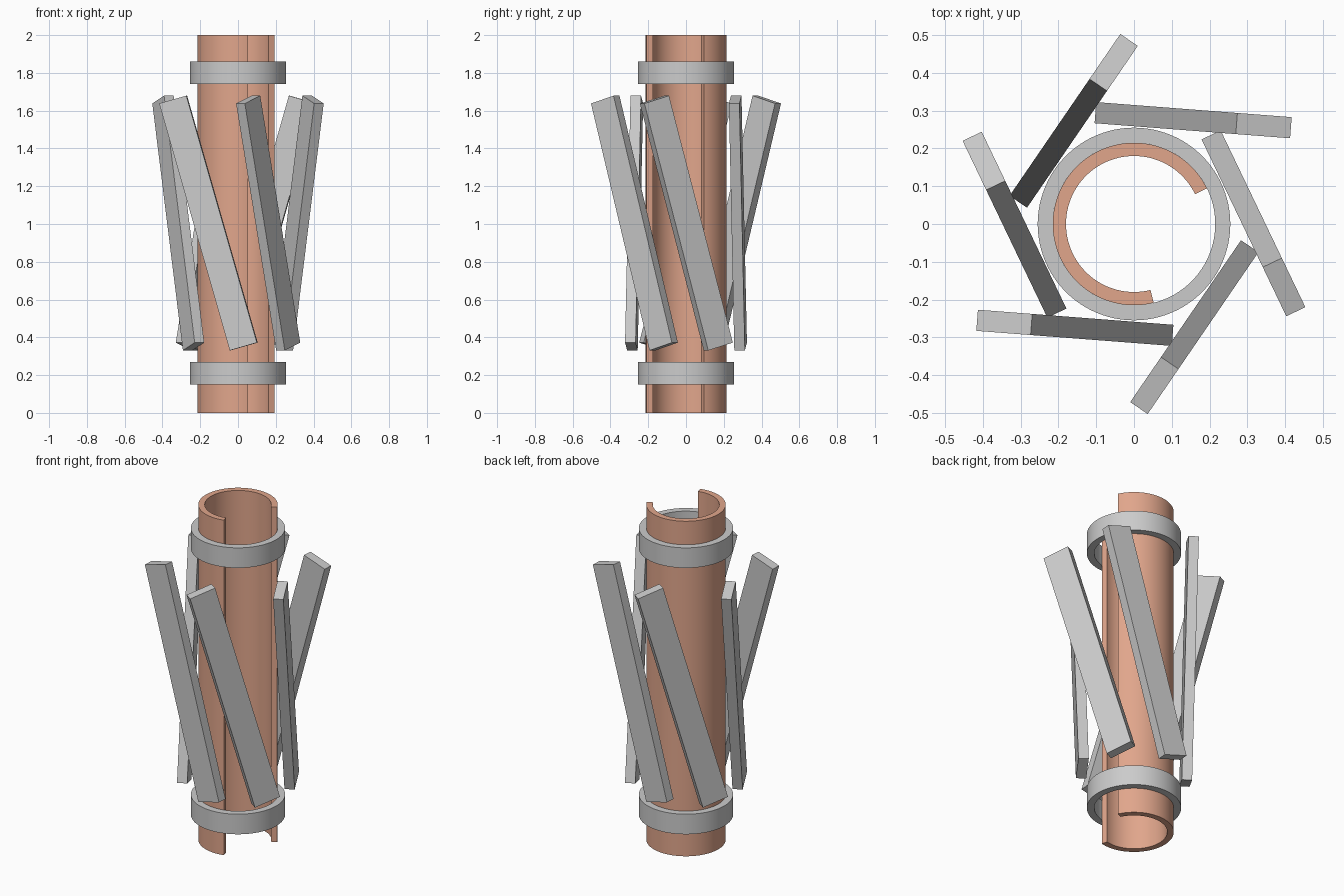
import bpy
import bmesh
from math import radians, sin, cos, pi
from mathutils import Matrix

if "Cube" in bpy.data.objects:
    bpy.data.objects.remove(bpy.data.objects["Cube"])


def finish(name, bm, smooth=False, material=None):
    bmesh.ops.recalc_face_normals(bm, faces=bm.faces)
    mesh = bpy.data.meshes.new(name)
    bm.to_mesh(mesh)
    bm.free()
    obj = bpy.data.objects.new(name, mesh)
    bpy.context.collection.objects.link(obj)
    if material:
        mesh.materials.append(material)
    if smooth:
        bpy.ops.object.select_all(action='DESELECT')
        obj.select_set(True)
        bpy.context.view_layer.objects.active = obj
        bpy.ops.object.shade_smooth_by_angle(angle=radians(30))
    return obj


def sweep(name, r_in, r_out, z0, z1, start=0.0, end=360.0, steps=96, material=None):
    """Rectangular section swept round z; open arcs get end caps."""
    bm = bmesh.new()
    closed = end - start >= 360
    section = [(r_in, z0), (r_out, z0), (r_out, z1), (r_in, z1)]
    loops = []
    for i in range(steps if closed else steps + 1):
        a = radians(start + (end - start) * i / steps)
        loops.append([bm.verts.new((r * cos(a), r * sin(a), z)) for r, z in section])
    for i in range(steps):
        a, b = loops[i], loops[(i + 1) % len(loops)]
        for k in range(4):
            j = (k + 1) % 4
            bm.faces.new((a[k], b[k], b[j], a[j]))
    if not closed:
        bm.faces.new(loops[0])
        bm.faces.new(loops[-1])
    return finish(name, bm, True, material)


# Split copper tube, open towards the front right
copper = bpy.data.materials.new("copper")
copper.diffuse_color = (0.75, 0.38, 0.26, 1)
copper.use_nodes = True
copper.node_tree.nodes["Principled BSDF"].inputs["Base Color"].default_value = copper.diffuse_color
sweep("split_tube", 0.18, 0.215, 0, 2, 26, 284, 80, copper)

# Two clamping collars
sweep("lower_collar", 0.215, 0.255, 0.15, 0.27)
sweep("upper_collar", 0.215, 0.255, 1.74, 1.86)

# Six slanted slats, each tangent to the collars
for i in range(6):
    bm = bmesh.new()
    bmesh.ops.create_cube(bm, size=1)
    place = (Matrix.Rotation(radians(-4.4 + 60 * i), 4, 'Z')
             @ Matrix.Translation((0.135, 0.286, 1.005))
             @ Matrix.Rotation(radians(16), 4, 'Y')
             @ Matrix.Diagonal((0.15, 0.056, 1.36, 1)))
    bm.transform(place)
    finish(f"slat_{i + 1}", bm)
